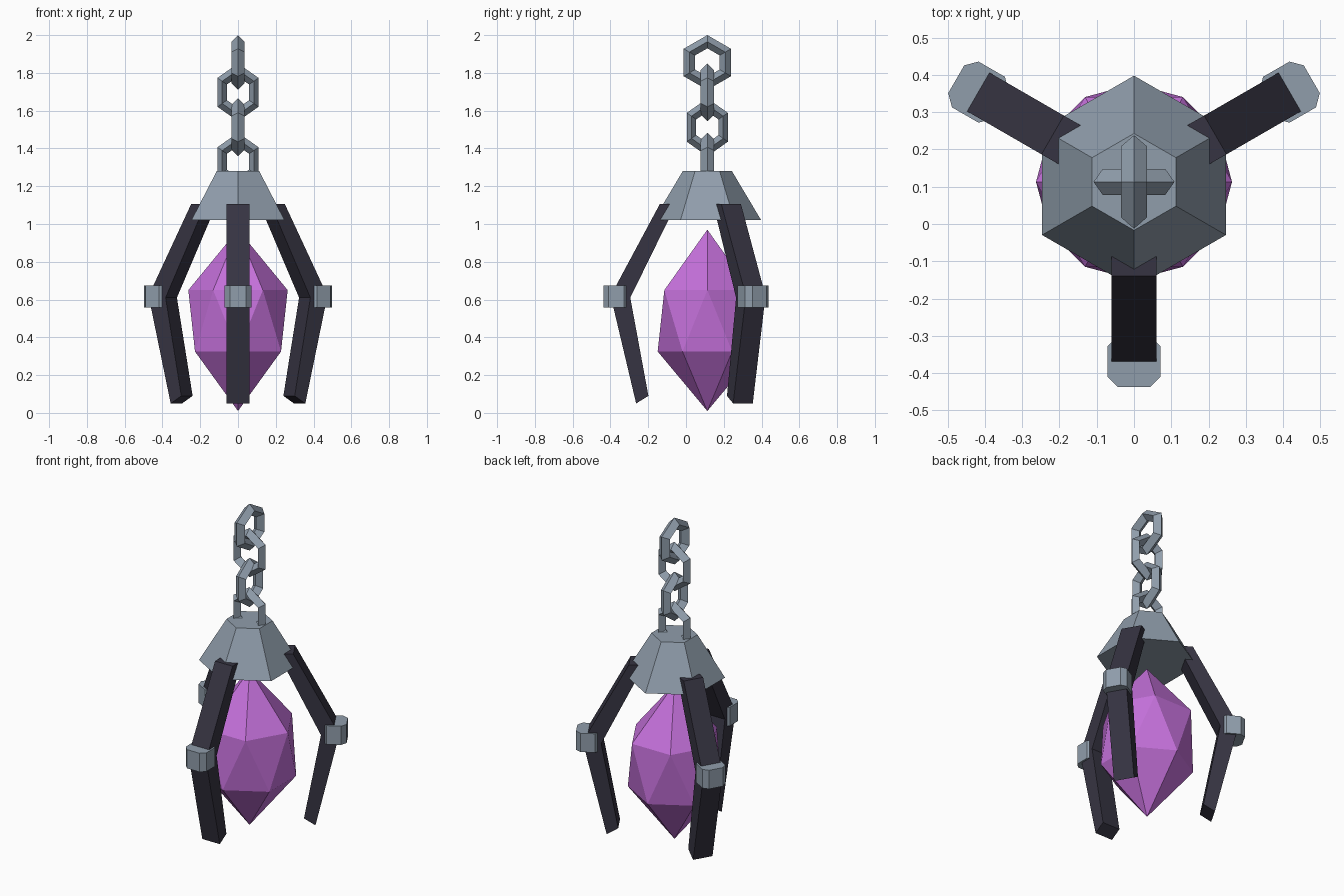
import bpy, bmesh
from math import sin, cos, pi, radians
from mathutils import Matrix, Vector

cube = bpy.data.objects.get("Cube")
if cube:
    bpy.data.objects.remove(cube, do_unlink=True)

AXIS_Y = 0.113  # the hanging axis sits slightly behind the centre


def material(name, rgb):
    m = bpy.data.materials.new(name)
    m.use_nodes = True
    m.diffuse_color = (*rgb, 1)
    m.node_tree.nodes["Principled BSDF"].inputs["Base Color"].default_value = (*rgb, 1)
    return m


steel = material("blue grey steel", (0.28, 0.34, 0.41))
iron = material("dark iron", (0.037, 0.034, 0.054))
violet = material("violet crystal", (0.56, 0.165, 0.71))


def finish(bm, name, mat, matrix=Matrix()):
    bmesh.ops.recalc_face_normals(bm, faces=bm.faces)
    mesh = bpy.data.meshes.new(name)
    bm.to_mesh(mesh)
    bm.free()
    mesh.materials.append(mat)
    ob = bpy.data.objects.new(name, mesh)
    bpy.context.collection.objects.link(ob)
    ob.matrix_world = Matrix.Translation((0, AXIS_Y, 0)) @ matrix
    return ob


def skin(bm, rings, closed=False):
    """Join equal rings of points with quads; cap the ends unless closed."""
    vs = [[bm.verts.new(p) for p in ring] for ring in rings]
    n = len(vs[0])
    for i in range(len(vs) - (0 if closed else 1)):
        a, b = vs[i], vs[(i + 1) % len(vs)]
        for j in range(n):
            k = (j + 1) % n
            bm.faces.new((a[j], a[k], b[k], b[j]))
    if not closed:
        bm.faces.new(vs[0])
        bm.faces.new(vs[-1])


# Six sided cap
bm = bmesh.new()
skin(bm, [[(r * sin(i * pi / 3), r * cos(i * pi / 3), z) for i in range(6)]
          for r, z in ((0.285, 1.02), (0.13, 1.28))])
finish(bm, "cap", steel)

# Crystal: two staggered hexagon rings between two points
bm = bmesh.new()
for z in (0.01, 0.97):
    bm.verts.new((0, 0, z))
for z, turn in ((0.325, pi / 6), (0.65, 0)):
    for i in range(6):
        a = turn + i * pi / 3
        bm.verts.new((0.263 * cos(a), 0.263 * sin(a), z))
bmesh.ops.convex_hull(bm, input=bm.verts)
finish(bm, "crystal", violet)


# Chain links: hexagonal rings with a diamond section
def link(name, z, radius, squash, turn):
    bm = bmesh.new()
    rings = []
    for i in range(6):
        a = i * pi / 3
        ring = []
        for j in range(4):
            b = j * pi / 2
            r = radius - 0.035 + 0.035 * cos(b)
            ring.append((r * sin(a) * squash, 0.035 * sin(b), r * cos(a)))
        rings.append(ring)
    skin(bm, rings, closed=True)
    finish(bm, name, steel, Matrix.Translation((0, 0, z)) @ Matrix.Rotation(turn, 4, "Z"))


link("chain_link_top", 1.855, 0.145, 1.0, pi / 2)
link("chain_link_upper", 1.697, 0.153, 0.82, 0)
link("chain_link_lower", 1.512, 0.153, 0.82, pi / 2)
link("chain_link_bottom", 1.33, 0.153, 0.82, 0)

# Bent claws (outer and inner edge by radius and height) with knee clamps
CLAW = [((0.252, 1.105), (0.165, 1.105)),
        ((0.512, 0.62), (0.408, 0.61)),
        ((0.377, 0.05), (0.312, 0.09))]
for name, angle in (("front", -90), ("left", 30), ("right", 150)):
    spin = Matrix.Rotation(radians(angle), 4, "Z")
    bm = bmesh.new()
    skin(bm, [[(o[0], -0.06, o[1]), (o[0], 0.06, o[1]),
               (i[0], 0.06, i[1]), (i[0], -0.06, i[1])] for o, i in CLAW])
    finish(bm, name + "_claw", iron, spin)

    bm = bmesh.new()
    bmesh.ops.create_cube(bm, size=1)
    bmesh.ops.scale(bm, vec=Vector((0.138, 0.142, 0.116)), verts=bm.verts)
    bmesh.ops.translate(bm, vec=Vector((0.482, 0, 0.617)), verts=bm.verts)
    upright = [e for e in bm.edges if abs(e.verts[0].co.z - e.verts[1].co.z) > 0.1]
    bmesh.ops.bevel(bm, geom=upright, offset=0.028, segments=1, affect="EDGES")
    finish(bm, name + "_clamp", steel, spin)
